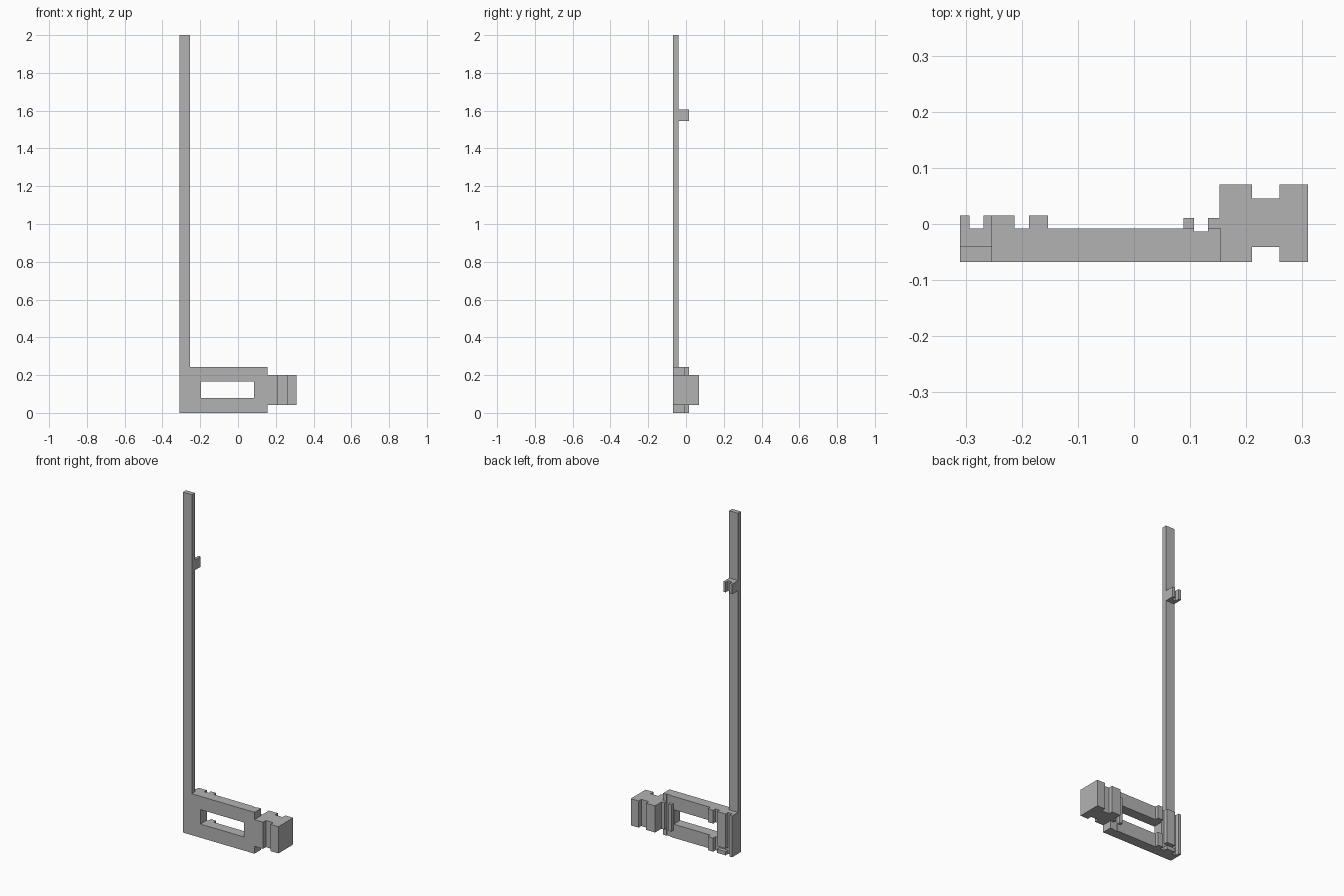
import bpy
import bmesh

old = bpy.data.objects.get("Cube")
if old:
    bpy.data.objects.remove(old, do_unlink=True)

grey = bpy.data.materials.new("plain grey")
grey.use_nodes = True
colour = (0.45, 0.45, 0.45, 1)
grey.diffuse_color = colour
grey.node_tree.nodes["Principled BSDF"].inputs["Base Color"].default_value = colour


def prism(name, outline, low, high):
    """Extrude a plan outline (x, y) from low to high in z."""
    bm = bmesh.new()
    face = bm.faces.new([bm.verts.new((x, y, low)) for x, y in outline])
    grown = bmesh.ops.extrude_face_region(bm, geom=[face])["geom"]
    moved = [v for v in grown if isinstance(v, bmesh.types.BMVert)]
    bmesh.ops.translate(bm, verts=moved, vec=(0, 0, high - low))
    bmesh.ops.recalc_face_normals(bm, faces=bm.faces)
    mesh = bpy.data.meshes.new(name)
    bm.to_mesh(mesh)
    bm.free()
    mesh.materials.append(grey)
    obj = bpy.data.objects.new(name, mesh)
    bpy.context.collection.objects.link(obj)
    return obj


def box(name, x, y, z):
    return prism(name, [(x[0], y[0]), (x[1], y[0]), (x[1], y[1]), (x[0], y[1])], *z)


LEFT, FRONT, BACK, RIB = -0.31, -0.068, -0.008, 0.015
TOP, SILL, LINTEL = 0.243, 0.08, 0.165
BLOCK = (0.043, 0.2)

# Base plate with a shallow vertical groove in its back
plate = prism("base_plate", [
    (LEFT, FRONT), (0.155, FRONT), (0.155, BACK), (0.132, BACK),
    (0.132, -0.013), (0.107, -0.013), (0.107, BACK), (LEFT, BACK)], 0, TOP)

# Window cut through the plate
cutter = box("window_cutter", (-0.196, 0.085), (-0.2, 0.2), (SILL, LINTEL))
cutter.hide_render = True
cutter.hide_viewport = True
cutter.display_type = 'WIRE'
cut = plate.modifiers.new("window", 'BOOLEAN')
cut.operation = 'DIFFERENCE'
cut.solver = 'EXACT'
cut.object = cutter

# Tall post
box("post", (LEFT, -0.253), (FRONT, -0.04), (TOP, 2))

# Guide ribs on the back of the plate
box("outer_rib", (LEFT, -0.293), (BACK, RIB), (0, TOP))
box("inner_rib", (-0.268, -0.213), (BACK, RIB), (0.04, TOP))
box("inner_rib_foot", (-0.268, -0.213), (BACK, RIB), (0, 0.022))
for name, span in (("lower_tab", (0, SILL)), ("upper_tab", (LINTEL, TOP))):
    box(name, (-0.187, -0.153), (BACK, RIB), span)
box("window_rib", (0.088, 0.107), (BACK, 0.011), BLOCK)
box("block_step", (0.132, 0.152), (BACK, 0.011), BLOCK)

# End block with a waist on front and back
prism("end_block", [
    (0.152, FRONT), (0.21, FRONT), (0.21, -0.041), (0.259, -0.041),
    (0.259, FRONT), (0.31, FRONT), (0.31, 0.07), (0.259, 0.07),
    (0.259, 0.045), (0.21, 0.045), (0.21, 0.07), (0.152, 0.07)], *BLOCK)

# Forked clip on the back of the post
prism("post_clip", [
    (LEFT, -0.04), (-0.253, -0.04), (-0.253, RIB), (-0.268, RIB),
    (-0.268, BACK), (-0.293, BACK), (-0.293, RIB), (LEFT, RIB)], 1.545, 1.605)
